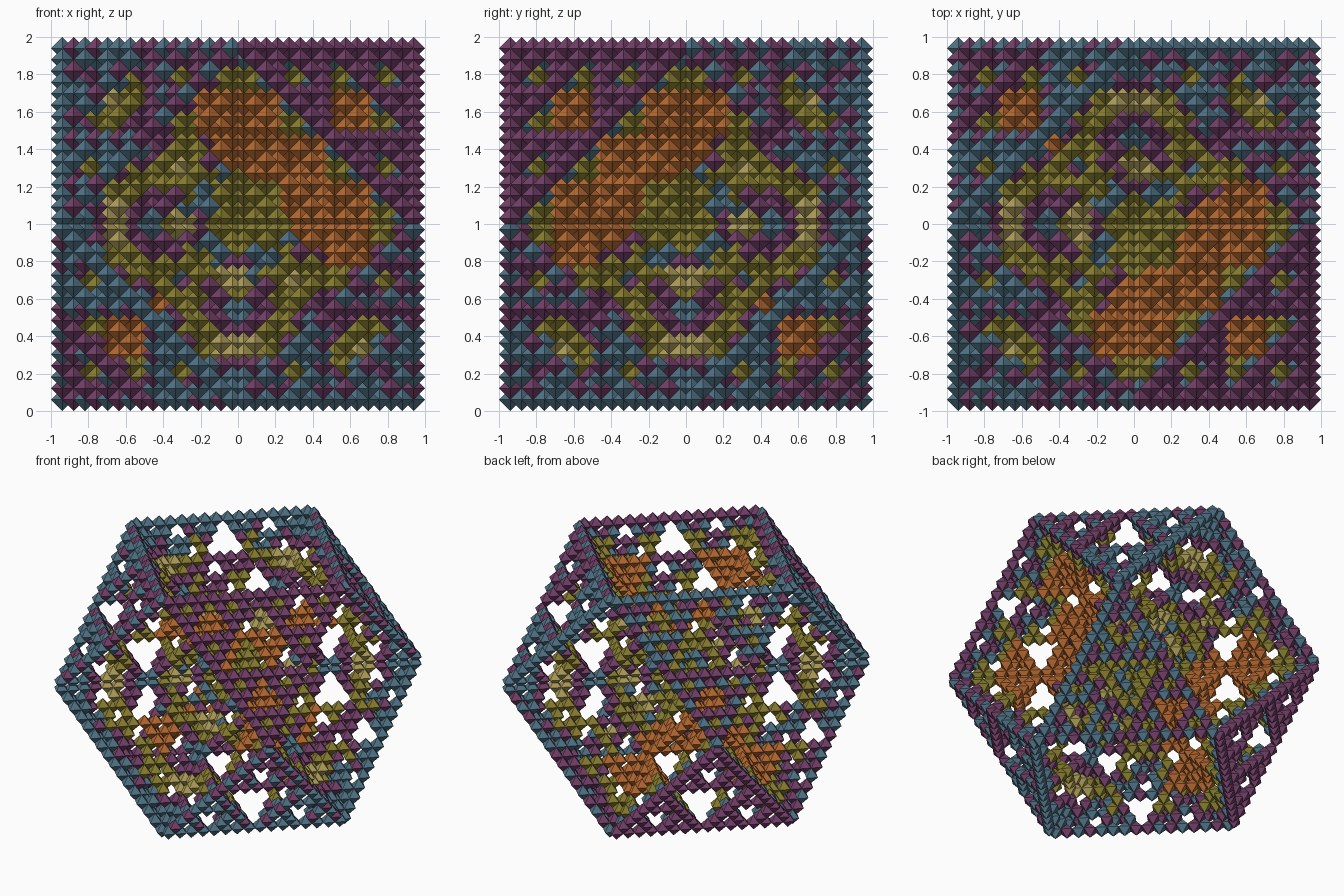
import bpy
from math import sqrt

if "Cube" in bpy.data.objects:
    bpy.data.objects.remove(bpy.data.objects["Cube"])

LEVEL = 4
N = 2 ** LEVEL
S = 1 / (N + 0.5)          # lattice step, so the outermost tips reach 1.0

PALETTE = {
    "orange": (0.46, 0.14, 0.03, 1),
    "olive": (0.25, 0.21, 0.03, 1),
    "plum": (0.17, 0.05, 0.14, 1),
    "slate_blue": (0.08, 0.17, 0.24, 1),
    "sand": (0.42, 0.34, 0.10, 1),
}
mats = []
for name, col in PALETTE.items():
    m = bpy.data.materials.new(name)
    m.diffuse_color = col
    m.use_nodes = True
    m.node_tree.nodes["Principled BSDF"].inputs["Base Color"].default_value = m.diffuse_color
    mats.append(m)


def shade(x, y, z):
    """Colour bands: oval rings in alternate quadrants, orange core, plum rim."""
    for u, v, w in ((-x, z, y), (y, z, x), (x, y, z)):
        if u * v > 0 and abs(w) < 0.36:
            for c in (0.31, 0.67):
                along = (abs(u) - abs(v)) / sqrt(2) / 0.34
                across = (abs(u) + abs(v) - 2 * c) / sqrt(2) / 0.2
                d = sqrt(along ** 2 + across ** 2)
                if d < 0.6:
                    return 4 if d < 0.3 else 1
                if d < 0.9:
                    return 2
                if d < 1.1:
                    return 3
    reach = abs(x) + abs(y) + abs(z)
    if reach > 1.75:
        return 2 if int(abs(x - y + z) * 9) % 2 else 3
    return 0 if 0.6 < reach < 1.45 else 1


# one small octahedron, its faces parallel to the tetrahedron faces
TIPS = [(1, 0, 0), (-1, 0, 0), (0, 1, 0), (0, -1, 0), (0, 0, 1), (0, 0, -1)]
FACES = [(0, 2, 4), (2, 1, 4), (1, 3, 4), (3, 0, 4),
         (2, 0, 5), (1, 2, 5), (3, 1, 5), (0, 3, 5)]


def fractal_arm(name, sx, sy, sz):
    """Sierpinski tetrahedron filling one octant, apex at the model centre."""
    verts, faces, shades = [], [], []
    for i in range(N):
        for j in range(N):
            k = i ^ j                      # bitwise rule for the fractal cells
            c = [sg * (n + 0.5) * S for sg, n in zip((sx, sy, sz), (i, j, k))]
            b = len(verts)
            verts += [tuple(c[a] + t[a] * S for a in range(3)) for t in TIPS]
            faces += [tuple(b + q for q in f) for f in FACES]
            shades += [shade(*c)] * len(FACES)
    me = bpy.data.meshes.new(name)
    me.from_pydata(verts, [], faces)
    for m in mats:
        me.materials.append(m)
    me.polygons.foreach_set("material_index", shades)
    me.update()
    ob = bpy.data.objects.new(name, me)
    ob.location.z = 1
    bpy.context.collection.objects.link(ob)


# eight arms meeting at the centre form the hollow cuboctahedron
for sx, xn in ((1, "right"), (-1, "left")):
    for sy, yn in ((-1, "front"), (1, "back")):
        for sz, zn in ((1, "upper"), (-1, "lower")):
            fractal_arm(f"{zn}_{yn}_{xn}_arm", sx, sy, sz)
